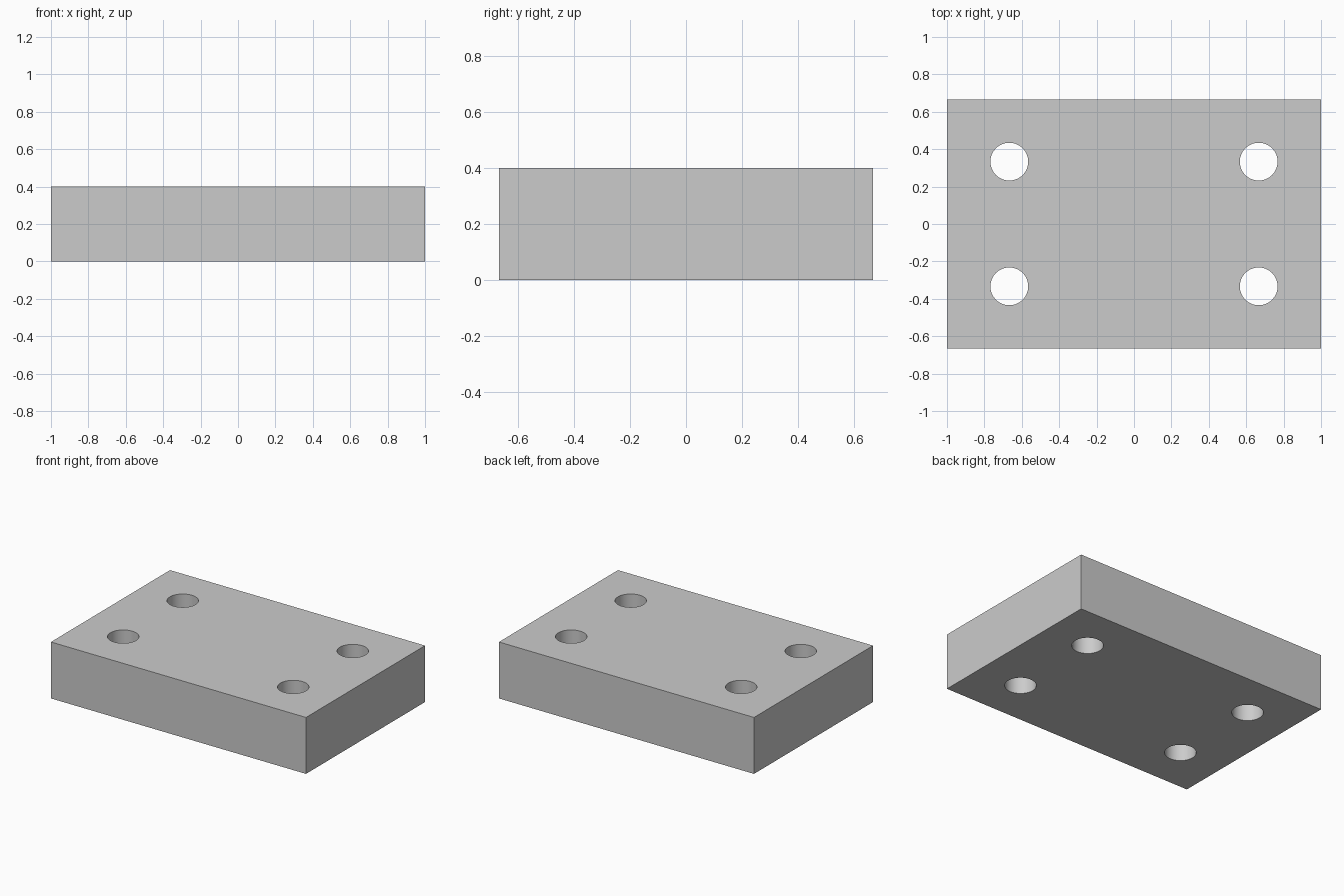
import bpy
import bmesh
import math
from mathutils import Matrix

if "Cube" in bpy.data.objects:
    bpy.data.objects.remove(bpy.data.objects["Cube"])

LENGTH, WIDTH, HEIGHT = 2.0, 4 / 3, 0.4
HOLE_X, HOLE_Y, HOLE_R = 2 / 3, 1 / 3, 0.101


def add_object(name, bm):
    mesh = bpy.data.meshes.new(name)
    bm.to_mesh(mesh)
    bm.free()
    obj = bpy.data.objects.new(name, mesh)
    bpy.context.collection.objects.link(obj)
    return obj


# Rectangular plate standing on z = 0
bm = bmesh.new()
bmesh.ops.create_cube(bm, size=1, matrix=Matrix.Translation((0, 0, HEIGHT / 2))
                      @ Matrix.Diagonal((LENGTH, WIDTH, HEIGHT, 1)))
plate = add_object("mounting_plate", bm)

# Four through-hole cutters, mirrored about both axes
bm = bmesh.new()
for sx in (-1, 1):
    for sy in (-1, 1):
        bmesh.ops.create_cone(bm, cap_ends=True, segments=64, radius1=HOLE_R,
                              radius2=HOLE_R, depth=HEIGHT * 2,
                              matrix=Matrix.Translation((sx * HOLE_X, sy * HOLE_Y, HEIGHT / 2)))
cutter = add_object("hole_cutter", bm)
cutter.hide_render = True

# Drill the holes, then discard the cutter
drill = plate.modifiers.new("bolt_holes", 'BOOLEAN')
drill.operation = 'DIFFERENCE'
drill.solver = 'EXACT'
drill.object = cutter
bpy.context.view_layer.objects.active = plate
plate.select_set(True)
bpy.ops.object.modifier_apply(modifier=drill.name)
bpy.data.objects.remove(cutter, do_unlink=True)

# Smooth hole walls, crisp edges
bpy.ops.object.shade_smooth_by_angle(angle=math.radians(30))
